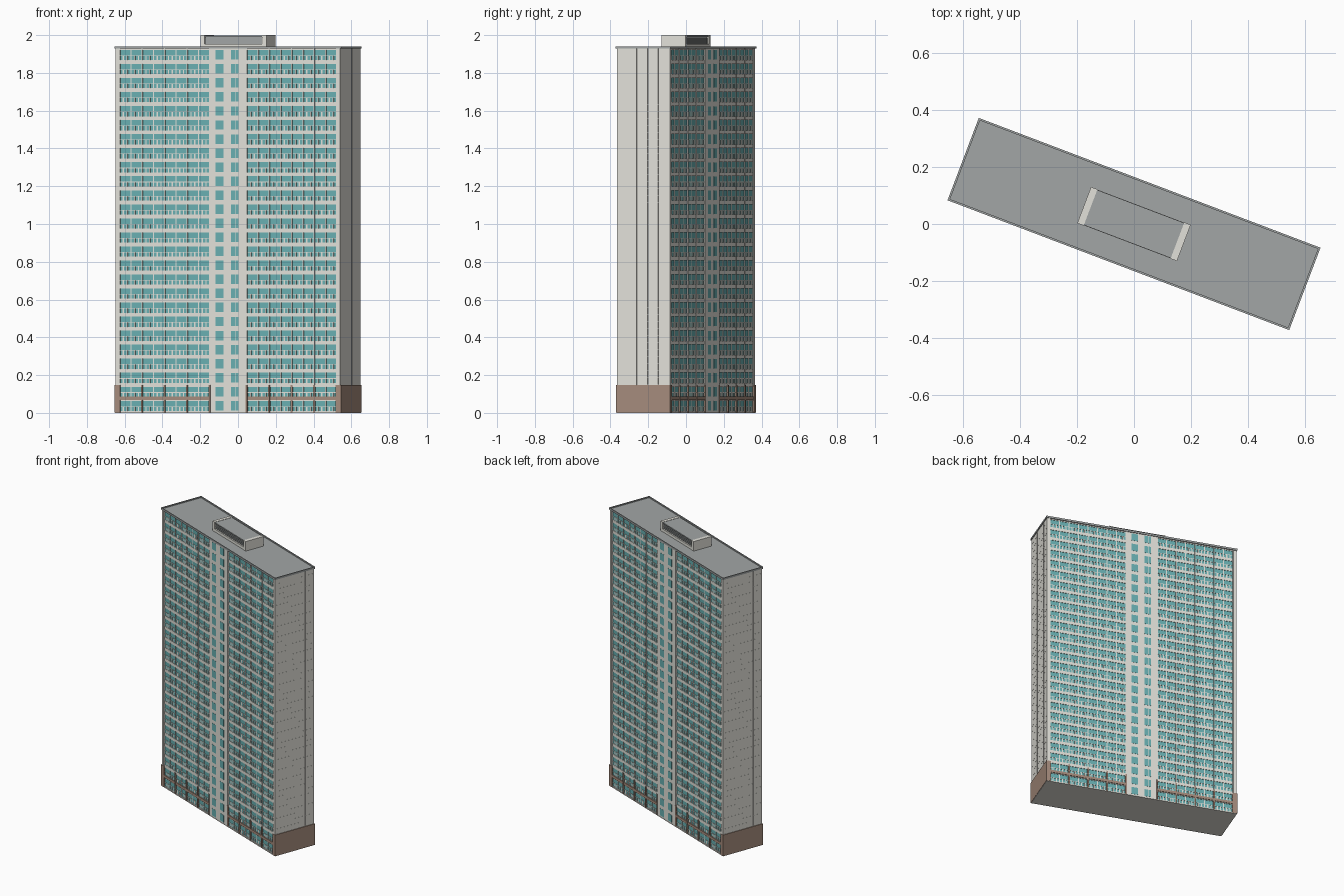
import bpy, bmesh, math
from mathutils import Matrix, Vector

old = bpy.data.objects.get("Cube")
if old:
    bpy.data.objects.remove(old, do_unlink=True)

TURN = Matrix.Rotation(math.radians(-20.8), 4, 'Z')
FLOORS, PITCH = 26, 0.0743
TOP = FLOORS * PITCH
BASE = 2 * PITCH
BAY, INNER, OUTER = 0.1275, 0.105, 0.615
HL, HD = 0.636, 0.15      # half length and half depth of the block


def material(name, srgb):
    col = [c ** 2.2 for c in srgb] + [1]
    m = bpy.data.materials.new(name)
    m.use_nodes = True
    m.diffuse_color = col
    m.node_tree.nodes["Principled BSDF"].inputs["Base Color"].default_value = col
    return m


wall = material("pale wall", (0.885, 0.88, 0.85))
glass = material("teal glass", (0.41, 0.68, 0.69))
brown = material("brown cladding", (0.645, 0.545, 0.485))
roof_grey = material("roof grey", (0.63, 0.645, 0.645))


class Part:
    """Collects boxes into one named object."""

    def __init__(self, name, mat):
        self.name, self.mat, self.bm = name, mat, bmesh.new()

    def box(self, u0, u1, v0, v1, z0, z1):
        mid = Vector(((u0 + u1) / 2, (v0 + v1) / 2, (z0 + z1) / 2))
        size = Matrix.Diagonal((abs(u1 - u0), abs(v1 - v0), z1 - z0, 1))
        bmesh.ops.create_cube(self.bm, size=1, matrix=TURN @ Matrix.Translation(mid) @ size)

    def both(self, u0, u1, v0, v1, z0, z1):
        # Same box on the opposite side, by a half turn
        for s in (1, -1):
            self.box(s * u0, s * u1, s * v0, s * v1, z0, z1)

    def finish(self):
        me = bpy.data.meshes.new(self.name)
        self.bm.to_mesh(me)
        self.bm.free()
        me.materials.append(self.mat)
        bpy.context.collection.objects.link(bpy.data.objects.new(self.name, me))


# Underside slab; the walls start just above its lower face
GROUND = 0.002
slab = Part("ground_slab", wall)
slab.box(-0.639, 0.639, -0.1515, 0.1515, 0, 0.003)
slab.finish()

# Main block with its corner piers and central strips
body = Part("tower_body", wall)
body.box(-HL, HL, -0.138, 0.138, GROUND, TOP)
for s in (1, -1):
    body.both(s * OUTER, s * HL, -0.13, -HD, GROUND, TOP)
body.both(-INNER, INNER, -0.13, -HD, GROUND, TOP)
body.finish()

# Glazing sheets behind the facade grid
sheets = Part("facade_glazing", glass)
for s in (1, -1):
    sheets.both(s * INNER, s * OUTER, -0.137, -0.144, GROUND, TOP)
sheets.finish()

# Floor bands, transoms, posts and dividing fins
bands = Part("floor_bands", wall)
posts = Part("window_posts", wall)
fins = Part("facade_fins", wall)
for s in (1, -1):
    for f in range(FLOORS):
        z = f * PITCH
        bands.both(s * INNER, s * OUTER, -0.138, -0.147, max(z, GROUND), z + 0.01)
        bands.both(s * INNER, s * OUTER, -0.138, -0.146, z + 0.032, z + 0.035)
        bands.both(s * INNER, s * OUTER, -0.138, -0.147, z + 0.064, z + PITCH)
        for b in range(4):
            left = INNER + b * BAY
            for k in range(1, 6):
                u = s * (left + k * BAY / 6)
                high = 0.064 if k == 3 else 0.032
                posts.both(u - 0.0035, u + 0.0035, -0.138, -0.146, z + 0.01, z + high)
    for b in range(5):
        u = s * (INNER + b * BAY)
        fins.both(u - 0.003, u + 0.003, -0.138, -0.149, BASE, TOP)
for part in (bands, posts, fins):
    part.finish()

# Windows of the central strips
core = Part("core_windows", glass)
for f in range(FLOORS):
    z = f * PITCH
    for a, b in ((-0.070, -0.025), (0.017, 0.040), (0.044, 0.061)):
        core.both(a, b, -0.149, -0.151, z + 0.013, z + 0.063)
core.finish()

# Brown cladding of the two lowest floors
clad = Part("base_cladding", brown)
for s in (1, -1):
    clad.box(s * 0.634, s * 0.641, -0.1525, 0.1525, GROUND, BASE)
    clad.both(s * OUTER, s * 0.638, -0.148, -0.1525, GROUND, BASE)
    for b in range(5):
        u = s * (INNER + b * BAY)
        clad.both(u - 0.005, u + 0.005, -0.138, -0.152, GROUND, BASE)
    clad.both(s * INNER, s * OUTER, -0.138, -0.151, PITCH - 0.006, PITCH + 0.012)
clad.finish()

# Slim ribs and panel joints on the end walls
ribs = Part("end_wall_ribs", wall)
for v, w in ((-0.04, 0.003), (0.022, 0.003), (0.083, 0.0015)):
    ribs.both(0.635, 0.6375, v - w, v + w, BASE, TOP)
ribs.finish()
joints = Part("end_wall_joints", wall)
for k in range(4, FLOORS * 2):
    z = k * PITCH / 2
    joints.both(0.635, 0.6365, -0.138, 0.138, z - 0.0007, z + 0.0007)
joints.finish()

# Roof deck inside a slim raised rim
roof = Part("roof_deck", roof_grey)
roof.box(-0.636, 0.636, -0.15, 0.15, TOP - 0.002, TOP + 0.001)
roof.finish()
rim = Part("roof_rim", roof_grey)
for s in (1, -1):
    rim.box(s * 0.634, s * 0.641, -0.1545, 0.1545, TOP - 0.004, TOP + 0.009)
    rim.box(-0.634, 0.634, s * 0.1475, s * 0.1545, TOP - 0.004, TOP + 0.009)
rim.finish()

# Rooftop plant room: pale ends and sills, louvred long sides
ends = Part("plant_room_frame", wall)
for s in (1, -1):
    ends.box(s * 0.163, s * 0.187, -0.068, 0.068, TOP, 2.0)
    ends.box(-0.163, 0.163, s * 0.058, s * 0.067, TOP, TOP + 0.02)
ends.finish()
room = Part("plant_room_core", roof_grey)
room.box(-0.165, 0.165, -0.058, 0.058, TOP, 1.99)
room.box(-0.163, 0.163, -0.066, 0.066, 1.99, 1.998)
room.finish()
louvres = Part("plant_room_louvres", roof_grey)
for k in range(3):
    z = TOP + 0.025 + k * 0.01
    louvres.both(-0.163, 0.163, -0.057, -0.063, z, z + 0.005)
louvres.finish()
